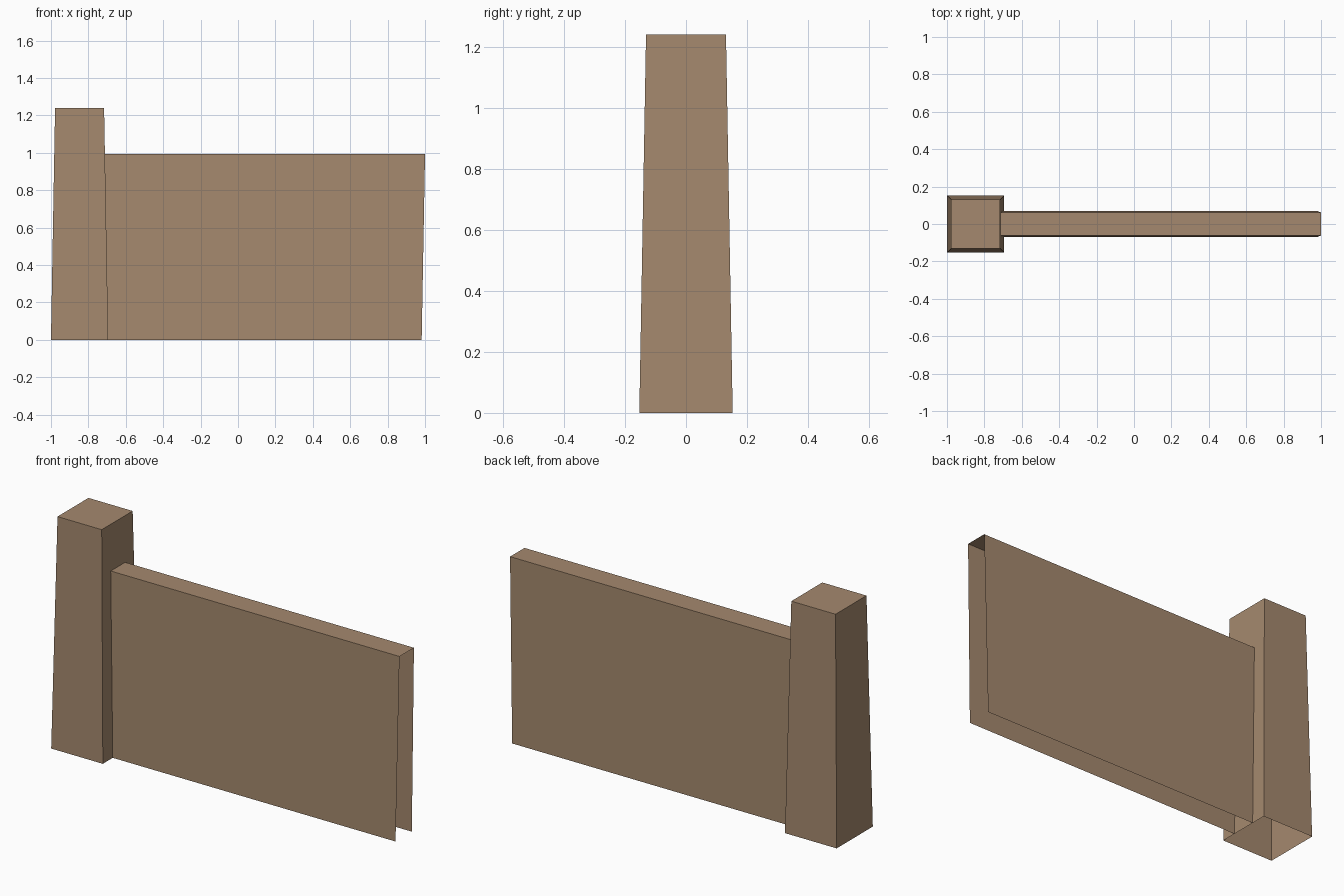
import bpy

if "Cube" in bpy.data.objects:
    bpy.data.objects.remove(bpy.data.objects["Cube"])

tan = bpy.data.materials.new("tan stone")
tan.diffuse_color = (0.376, 0.25, 0.156, 1)
tan.use_nodes = True
tan.node_tree.nodes["Principled BSDF"].inputs["Base Color"].default_value = tan.diffuse_color


def shell(name, base, top, height, ends):
    """Tapered box open underneath; base and top are (x0, x1, half depth)."""
    verts = []
    for (x0, x1, d), z in ((base, 0), (top, height)):
        verts += [(x0, -d, z), (x1, -d, z), (x1, d, z), (x0, d, z)]
    faces = [(0, 1, 5, 4), (2, 3, 7, 6), (4, 5, 6, 7)]
    if ends:
        faces += [(1, 2, 6, 5), (3, 0, 4, 7)]
    mesh = bpy.data.meshes.new(name)
    mesh.from_pydata(verts, [], faces)
    mesh.materials.append(tan)
    obj = bpy.data.objects.new(name, mesh)
    bpy.context.collection.objects.link(obj)
    return obj


# Tapered post, hollow with an open bottom
shell("post", (-1.0, -0.694, 0.153), (-0.978, -0.716, 0.131), 1.24, True)

# Wall panel: two sides and a top, open at both ends; leans along the post face
shell("wall_panel", (-0.694, 0.982, 0.069), (-0.712, 1.0, 0.061), 0.993, False)
